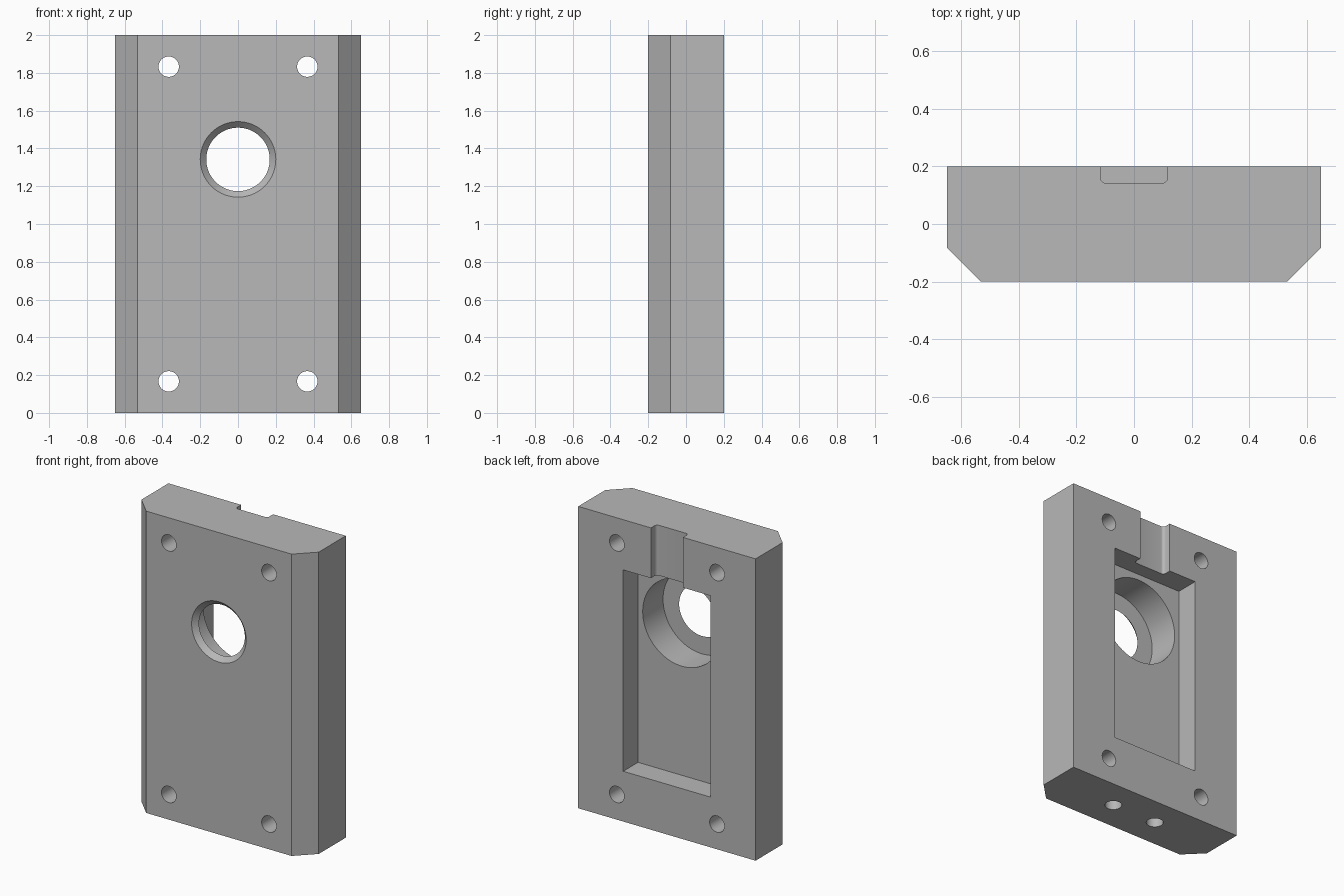
import bpy, bmesh, math
from mathutils import Matrix

cube = bpy.data.objects.get("Cube")
if cube:
    bpy.data.objects.remove(cube, do_unlink=True)

H, W, D = 2.0, 0.65, 0.2       # height, half width, half depth
FLOOR = 0.045                  # y of the pocket floor

grey = bpy.data.materials.new("plain grey")
grey.use_nodes = True
grey.diffuse_color = (0.48, 0.48, 0.48, 1)
grey.node_tree.nodes["Principled BSDF"].inputs["Base Color"].default_value = (0.48, 0.48, 0.48, 1)


def new_object(name, bm):
    bmesh.ops.recalc_face_normals(bm, faces=bm.faces)
    mesh = bpy.data.meshes.new(name)
    bm.to_mesh(mesh)
    bm.free()
    mesh.materials.append(grey)
    obj = bpy.data.objects.new(name, mesh)
    bpy.context.collection.objects.link(obj)
    return obj


def prism(name, outline, z0, z1):
    """Extrude an xy outline from z0 to z1."""
    bm = bmesh.new()
    face = bm.faces.new([bm.verts.new((x, y, z0)) for x, y in outline])
    top = bmesh.ops.extrude_face_region(bm, geom=[face])["geom"]
    verts = [g for g in top if isinstance(g, bmesh.types.BMVert)]
    bmesh.ops.translate(bm, verts=verts, vec=(0, 0, z1 - z0))
    return new_object(name, bm)


def lathe(name, profile, place, sides=64):
    """Closed solid turned about z from (radius, height) points, then placed."""
    bm = bmesh.new()
    rings = [[bm.verts.new((r * math.cos(2 * math.pi * i / sides),
                            r * math.sin(2 * math.pi * i / sides), h))
              for i in range(sides)] for r, h in profile]
    for a, b in zip(rings, rings[1:]):
        for i in range(sides):
            j = (i + 1) % sides
            bm.faces.new((a[i], a[j], b[j], b[i]))
    bm.faces.new(rings[0])
    bm.faces.new(rings[-1])
    bmesh.ops.transform(bm, matrix=place, verts=bm.verts)
    return new_object(name, bm)


def along_y(x, z):
    """Placement that turns the lathe axis to +y."""
    return Matrix.Translation((x, 0, z)) @ Matrix.Rotation(-math.pi / 2, 4, 'X')


# Plate with chamfered front edges
c = 0.117
plate = prism("housing_plate", [(-W, D), (-W, c - D), (c - W, -D),
                                (W - c, -D), (W, c - D), (W, D)], 0, H)
cutters = []

# Rectangular pocket in the back
p = 0.32
cutters.append(prism("pocket_cutter", [(-p, FLOOR), (p, FLOOR), (p, 0.3), (-p, 0.3)], 0.333, 1.667))

# Stepped bore: flared front lip and wide recess opening into the pocket
cutters.append(lathe("bore_cutter", [(0.21, -0.21), (0.168, -0.168), (0.286, -0.168), (0.286, 0.1)],
                     along_y(0, 1.342), 96))

# Cable notch with rounded inner corners
n, r, bottom = 0.117, 0.02, 0.142
arc = [(r * math.sin(a), r * math.cos(a)) for a in (math.pi / 2 * i / 6 for i in range(7))]
right = [(n - r + s, bottom + r - k) for s, k in arc] + [(n, 0.3)]
cutters.append(prism("notch_cutter", right + [(-x, y) for x, y in reversed(right)], 1.6, 2.1))

# Four through holes and two blind holes in the bottom
for x in (-0.367, 0.367):
    for z in (0.167, H - 0.167):
        cutters.append(lathe("bolt_hole_cutter", [(0.054, -0.3), (0.054, 0.3)], along_y(x, z), 40))
for x in (-0.165, 0.165):
    cutters.append(lathe("base_hole_cutter", [(0.052, -0.1), (0.052, 0.25)],
                         Matrix.Translation((x, 0, 0)), 40))

# Cut everything, then remove the cutters
bpy.context.view_layer.objects.active = plate
for cutter in cutters:
    mod = plate.modifiers.new("cut", 'BOOLEAN')
    mod.operation = 'DIFFERENCE'
    mod.solver = 'EXACT'
    mod.object = cutter
    bpy.ops.object.modifier_apply(modifier=mod.name)
    bpy.data.objects.remove(cutter, do_unlink=True)

bpy.ops.object.select_all(action='DESELECT')
plate.select_set(True)
bpy.ops.object.shade_smooth_by_angle(angle=math.radians(30))
